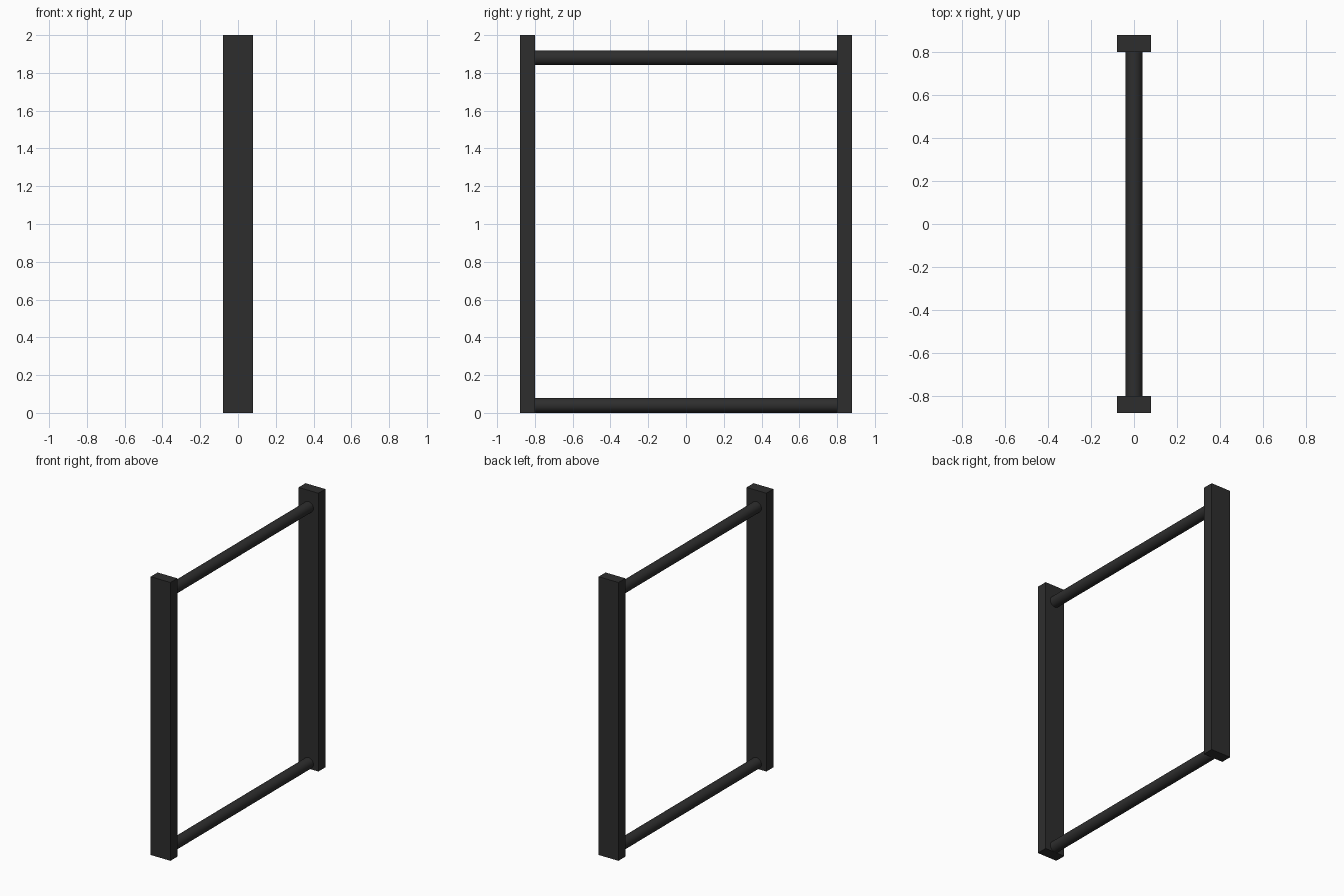
import bpy, math

if "Cube" in bpy.data.objects:
    bpy.data.objects.remove(bpy.data.objects["Cube"])

dark = bpy.data.materials.new("dark_grey")
dark.diffuse_color = (0.027, 0.027, 0.027, 1)
dark.use_nodes = True
dark.node_tree.nodes["Principled BSDF"].inputs["Base Color"].default_value = dark.diffuse_color


def finish(obj, name):
    obj.name = name
    obj.data.materials.append(dark)


# Flat upright posts at each end
for side, label in ((-1, "front"), (1, "back")):
    bpy.ops.mesh.primitive_cube_add(size=1, location=(0, side * 0.84, 1))
    post = bpy.context.object
    post.scale = (0.157, 0.079, 2)
    bpy.ops.object.transform_apply(location=False, rotation=False, scale=True)
    finish(post, label + "_post")

# Round rails joining the posts
for z, label in ((0.04, "bottom"), (1.88, "top")):
    bpy.ops.mesh.primitive_cylinder_add(
        vertices=32, radius=0.0395, depth=1.602,
        location=(0, 0, z), rotation=(math.pi / 2, 0, 0))
    rail = bpy.context.object
    bpy.ops.object.shade_smooth_by_angle(angle=math.radians(30))
    finish(rail, label + "_rail")
